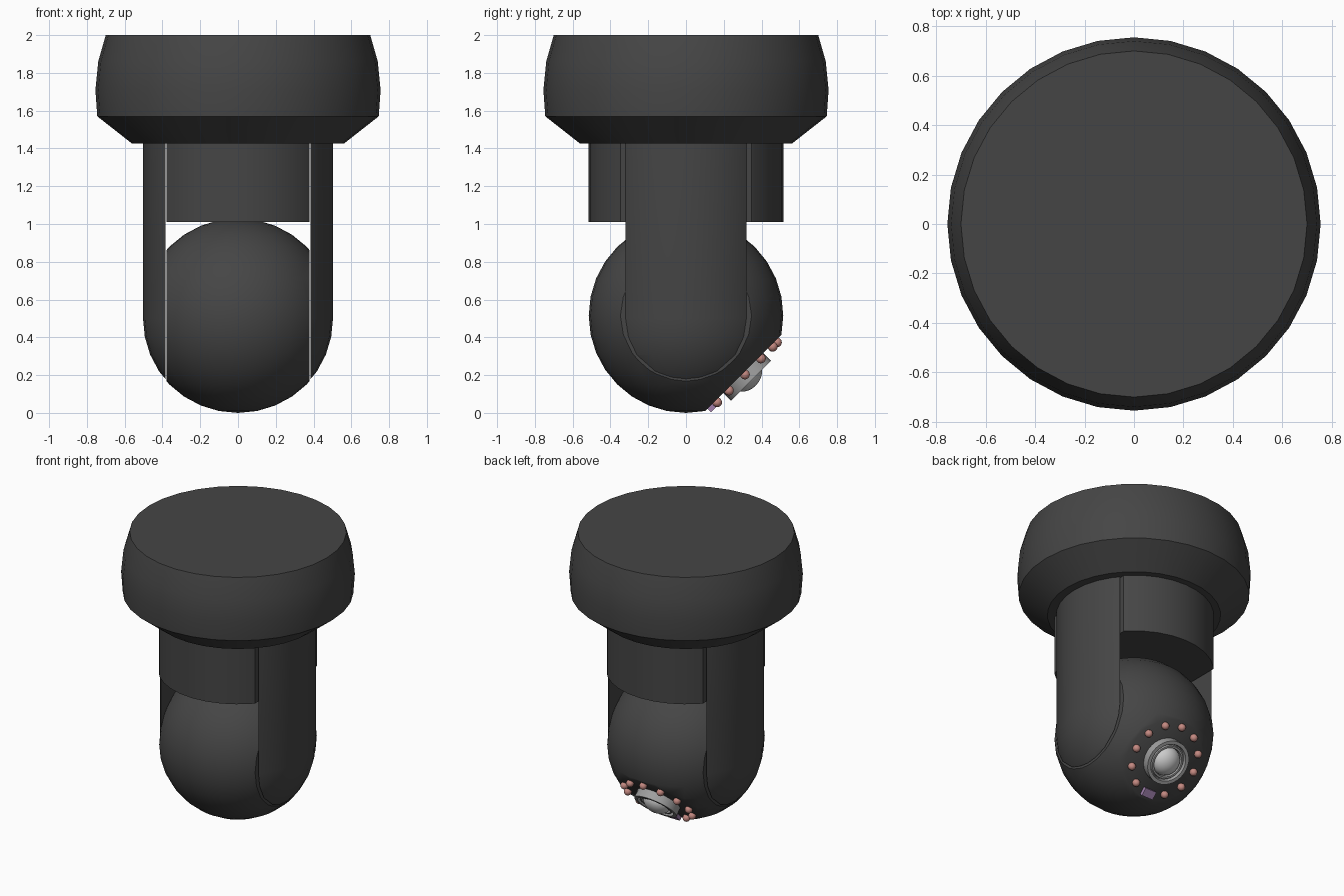
import bpy, bmesh, math
from mathutils import Matrix, Vector

if "Cube" in bpy.data.objects:
    bpy.data.objects.remove(bpy.data.objects["Cube"])


def material(name, rgb):
    m = bpy.data.materials.new(name)
    m.diffuse_color = (*rgb, 1)
    m.use_nodes = True
    m.node_tree.nodes["Principled BSDF"].inputs["Base Color"].default_value = m.diffuse_color
    return m


DARK = material("dark_grey", (0.06, 0.06, 0.06))
METAL = material("metal_grey", (0.35, 0.35, 0.35))
GLASS = material("lens_grey", (0.55, 0.55, 0.55))
ROSE = material("rose", (0.55, 0.25, 0.22))
PURPLE = material("purple", (0.36, 0.22, 0.42))


def finish(name, bm, mat, matrix=Matrix.Identity(4), angle=35):
    bmesh.ops.recalc_face_normals(bm, faces=bm.faces)
    mesh = bpy.data.meshes.new(name)
    bm.to_mesh(mesh)
    bm.free()
    mesh.transform(matrix)
    mesh.materials.append(mat)
    ob = bpy.data.objects.new(name, mesh)
    bpy.context.collection.objects.link(ob)
    bpy.ops.object.select_all(action='DESELECT')
    ob.select_set(True)
    bpy.context.view_layer.objects.active = ob
    bpy.ops.object.shade_smooth_by_angle(angle=math.radians(angle))
    return ob


def lathe(profile, sides=32, closed=False):
    """Revolve (radius, z) points around z; radius 0 points merge on the axis."""
    bm = bmesh.new()
    rings = [[bm.verts.new((r * math.cos(2 * math.pi * i / sides),
                            r * math.sin(2 * math.pi * i / sides), z))
              for i in range(sides)] for r, z in profile]
    pairs = list(zip(rings, rings[1:] + rings[:1]))
    for a, b in pairs if closed else pairs[:-1]:
        for i in range(sides):
            j = (i + 1) % sides
            bm.faces.new((a[i], a[j], b[j], b[i]))
    bmesh.ops.remove_doubles(bm, verts=bm.verts, dist=1e-5)
    return bm


def arc(radius, zc, start, end, n, zscale=1):
    """Profile points on a circle, angles in degrees from the horizontal."""
    pts = []
    for i in range(n + 1):
        a = math.radians(start + (end - start) * i / n)
        pts.append((abs(radius * math.cos(a)), zc + radius * zscale * math.sin(a)))
    return pts


def clip(bm, point, normal):
    """Remove everything on the normal's side and cap the cut."""
    res = bmesh.ops.bisect_plane(bm, geom=bm.verts[:] + bm.edges[:] + bm.faces[:],
                                 plane_co=Vector(point), plane_no=Vector(normal),
                                 clear_outer=True)
    edges = [e for e in res["geom_cut"] if isinstance(e, bmesh.types.BMEdge)]
    bmesh.ops.edgeloop_fill(bm, edges=edges)


# Ceiling mount
finish("ceiling_mount", lathe([(0, 2), (0.70, 2), (0.74, 1.86), (0.755, 1.71),
                               (0.745, 1.57), (0.56, 1.425), (0, 1.425)]), DARK)

# Neck block between the arms
neck = lathe([(0, 1.43), (0.515, 1.43), (0.515, 1.01), (0, 1.01)])
for s in (-1, 1):
    clip(neck, (s * 0.378, 0, 0), (s, 0, 0))
finish("neck", neck, DARK)

# Side arms: slices of a round-ended column
for s, side in ((-1, "left"), (1, "right")):
    arm = lathe([(0, 1.43), (0.503, 1.43)] + arc(0.503, 0.5, 0, -90, 8))
    clip(arm, (s * 0.385, 0, 0), (-s, 0, 0))
    finish(side + "_arm", arm, DARK)

# Camera ball with flat sides and a tilted flat face for the lens
CENTRE = 0.515
axis = Vector((0, 1, -1)).normalized()
ball = lathe(arc(0.515, CENTRE, 90, -90, 16))
for s in (-1, 1):
    clip(ball, (s * 0.378, 0, 0), (s, 0, 0))
clip(ball, Vector((0, 0, CENTRE)) + axis * 0.43, axis)
finish("camera_ball", ball, DARK)

# Lens assembly, built along z and tilted to face back and down
TILT = Matrix.Translation((0, 0, CENTRE)) @ Matrix.Rotation(math.radians(-135), 4, 'X')
finish("lens_ring", lathe([(0.15, 0.42), (0.15, 0.487), (0.127, 0.487), (0.122, 0.465),
                           (0.116, 0.465), (0.112, 0.48), (0.1, 0.48), (0.095, 0.42)],
                          closed=True), METAL, TILT)
finish("lens_glass", lathe(arc(0.098, 0.445, 0, 90, 6, 0.8)), GLASS, TILT)

# Ring of small lights, with a sensor in the lowest place
for k in range(12):
    a = math.radians(30 * k)
    spot = TILT @ Matrix.Translation((0.24 * math.cos(a), 0.24 * math.sin(a), 0.441))
    bm = bmesh.new()
    if k == 3:
        bmesh.ops.create_cube(bm, size=1, matrix=Matrix.Diagonal((0.09, 0.055, 0.03, 1)))
        finish("sensor", bm, PURPLE, spot)
    else:
        bmesh.ops.create_uvsphere(bm, u_segments=12, v_segments=8, radius=0.026)
        finish("light_%d" % k, bm, ROSE, spot, 60)
